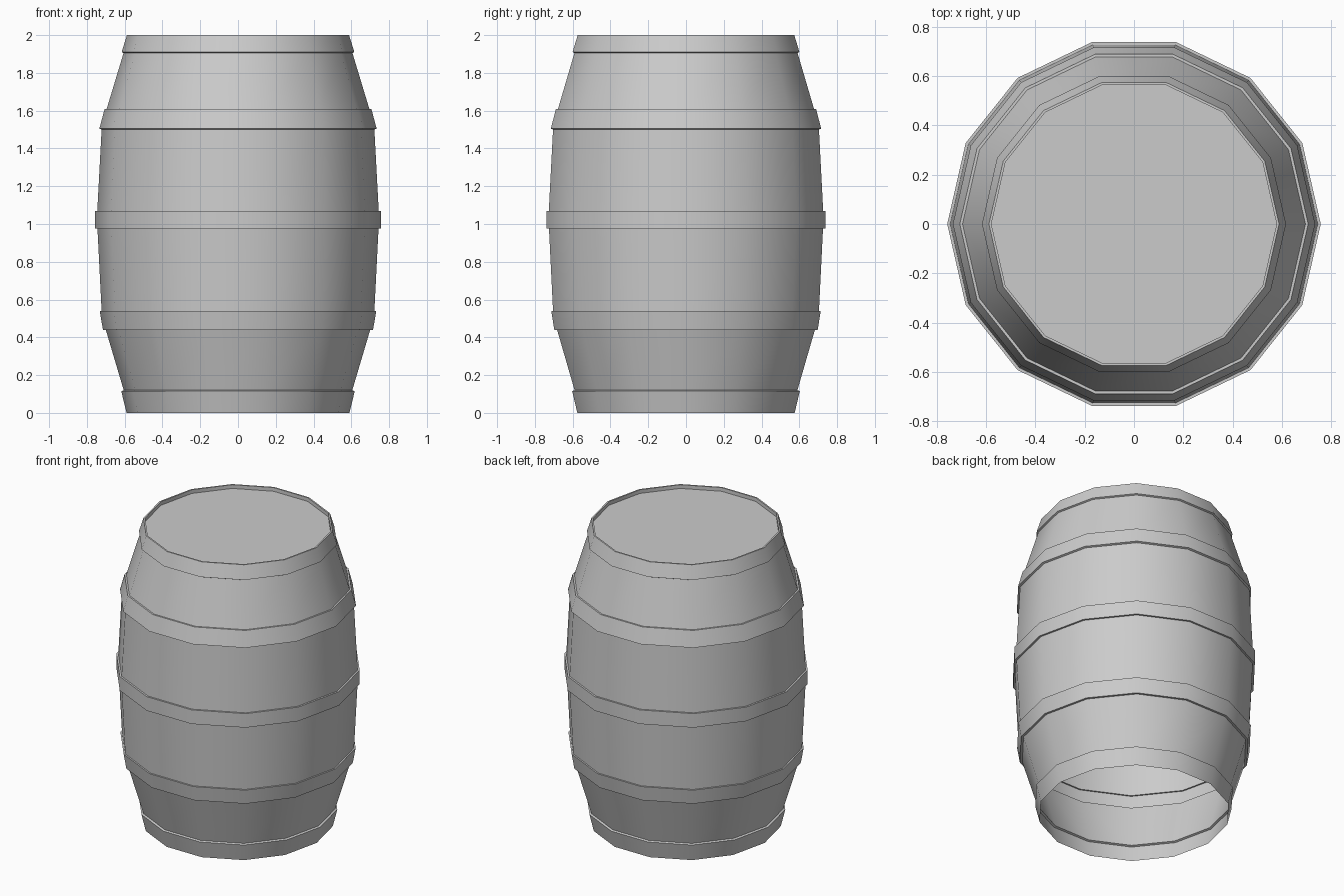
import bpy, bmesh
from math import cos, sin, tau, radians

if "Cube" in bpy.data.objects:
    bpy.data.objects.remove(bpy.data.objects["Cube"])

SIDES = 14


def lathe(name, profile, cap_end=False):
    """Revolve a (radius, z) profile around the z axis."""
    bm = bmesh.new()
    rings = [[bm.verts.new((r * cos(tau * i / SIDES), r * sin(tau * i / SIDES), z))
              for i in range(SIDES)] for r, z in profile]
    for low, high in zip(rings, rings[1:]):
        for i in range(SIDES):
            j = (i + 1) % SIDES
            bm.faces.new((low[i], low[j], high[j], high[i]))
    if cap_end:
        bm.faces.new(rings[-1])
    mesh = bpy.data.meshes.new(name)
    bm.to_mesh(mesh)
    bm.free()
    obj = bpy.data.objects.new(name, mesh)
    bpy.context.collection.objects.link(obj)
    bpy.context.view_layer.objects.active = obj
    obj.select_set(True)
    bpy.ops.object.shade_smooth_by_angle(angle=radians(30))
    obj.select_set(False)
    return obj


# Barrel wall, open at the bottom, with five raised hoops and a recessed lid
lathe("barrel", [
    (0.59, 0.0), (0.618, 0.115),       # bottom hoop
    (0.605, 0.12), (0.70, 0.44),       # lower staves
    (0.715, 0.44), (0.732, 0.54),      # lower hoop
    (0.722, 0.54), (0.744, 0.975),     # lower belly
    (0.757, 0.975), (0.757, 1.07),     # middle hoop
    (0.745, 1.07), (0.722, 1.50),      # upper belly
    (0.734, 1.505), (0.706, 1.61),     # upper hoop
    (0.695, 1.61), (0.606, 1.905),     # upper staves
    (0.616, 1.91), (0.588, 2.0),       # top hoop
    (0.578, 2.0), (0.578, 1.975),      # rim and lid
], cap_end=True)
